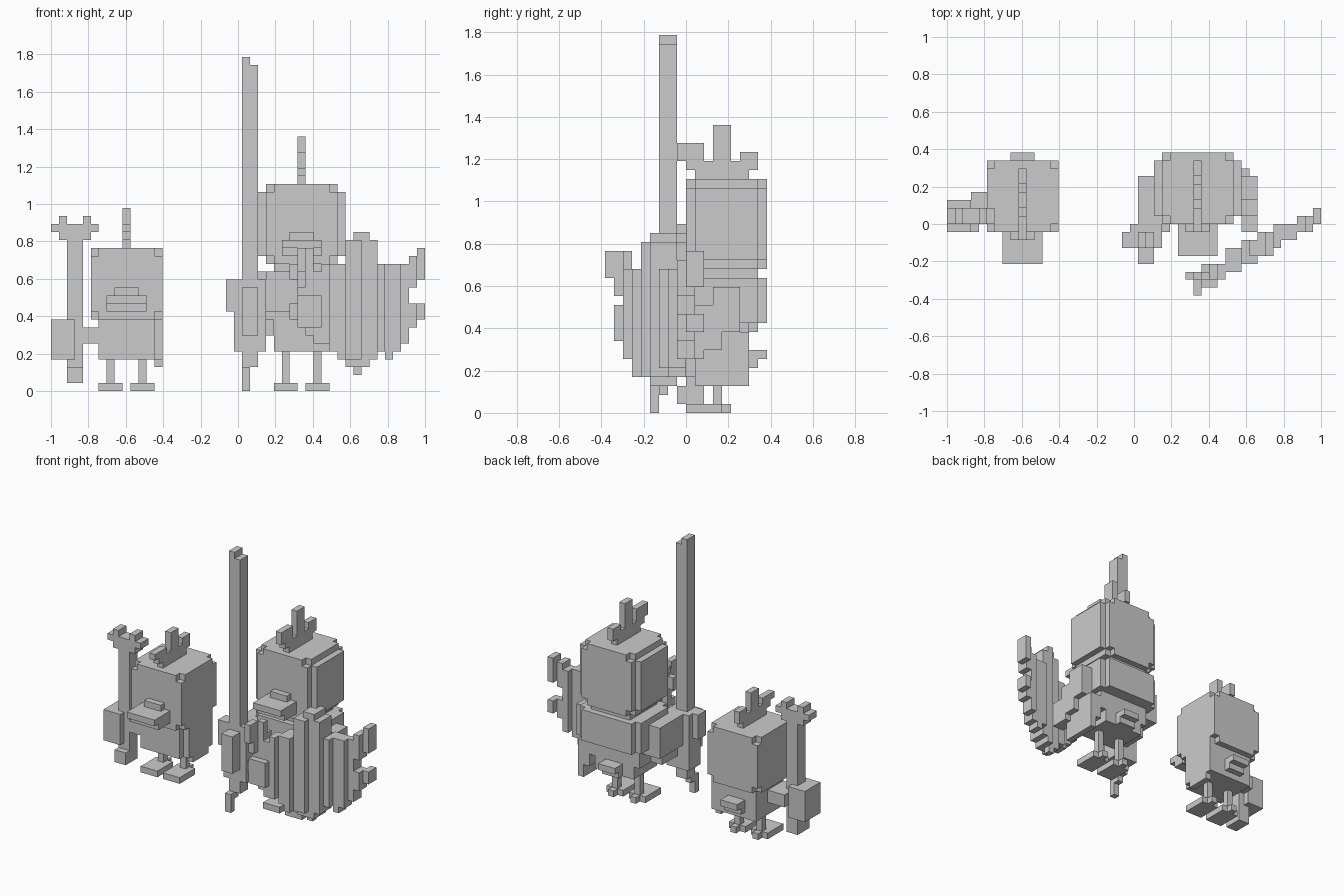
import bpy, bmesh, math
from mathutils import Vector

cube = bpy.data.objects.get("Cube")
if cube:
    bpy.data.objects.remove(cube, do_unlink=True)

U = 2 / 47                      # edge of one block
ORIGIN = Vector((23.5, 9, 0))   # block coordinates of the model's centre

mat = bpy.data.materials.new("plain grey")
mat.use_nodes = True
GREY = (0.6, 0.6, 0.6, 1)
mat.diffuse_color = GREY
mat.node_tree.nodes["Principled BSDF"].inputs["Base Color"].default_value = GREY


def box(x0, x1, y0, y1, z0, z1):
    """Set of unit cells that fill a box."""
    return {(x, y, z) for x in range(x0, x1) for y in range(y0, y1) for z in range(z0, z1)}


def nibbled(x0, x1, y0, y1, z0, z1):
    """Box with its eight corner cells removed."""
    corners = {(x, y, z) for x in (x0, x1 - 1) for y in (y0, y1 - 1) for z in (z0, z1 - 1)}
    return box(x0, x1, y0, y1, z0, z1) - corners


def build(name, *groups):
    """Turn cells into a closed, flat-faced surface without inner faces."""
    cells = set().union(*groups)
    bm = bmesh.new()
    verts = {}

    def vert(p):
        key = tuple(round(c) for c in p)
        if key not in verts:
            verts[key] = bm.verts.new((Vector(key) - ORIGIN) * U)
        return verts[key]

    for cell in cells:
        for axis in range(3):
            for side in (0, 1):
                near = list(cell)
                near[axis] += 1 if side else -1
                if tuple(near) in cells:
                    continue
                a, b = Vector(), Vector()
                a[(axis + 1) % 3] = 1
                b[(axis + 2) % 3] = 1
                p = Vector(cell)
                p[axis] += side
                loop = [p, p + a, p + a + b, p + b]
                if not side:
                    loop.reverse()
                bm.faces.new([vert(q) for q in loop])
    bmesh.ops.dissolve_limit(bm, angle_limit=math.radians(1), verts=bm.verts[:], edges=bm.edges[:])
    mesh = bpy.data.meshes.new(name)
    bm.to_mesh(mesh)
    bm.free()
    mesh.materials.append(mat)
    obj = bpy.data.objects.new(name, mesh)
    bpy.context.collection.objects.link(obj)


def comb(name, x, y, z, front, middle):
    """Three-pronged comb on a stepped base."""
    build(name,
          box(x, x + 1, y + 2, y + 8, z, z + 1),
          box(x, x + 1, y + 1, y + 9, z + 1, z + 2),
          box(x, x + 1, y, y + 3, z + 2, z + front),
          box(x, x + 1, y + 4, y + 6, z + 2, z + middle),
          box(x, x + 1, y + 7, y + 9, z + 2, z + 3))


def beak(name, x, y, z):
    """Wide lower bill with a small ridge; y is the face it grows from."""
    build(name,
          box(x, x + 5, y - 3, y, z, z + 1),
          box(x, x + 5, y - 4, y, z + 1, z + 2),
          box(x + 1, x + 4, y - 1, y, z + 2, z + 3))


def legs(prefix, xs, y, top):
    """Thin legs on flat feet with a back toe."""
    for side, x in zip(("right", "left"), xs):
        build(prefix + side + "_leg",
              box(x, x + 1, y, y + 1, 1, top),
              box(x - 1, x + 2, y - 3, y + 1, 0, 1),
              box(x, x + 1, y + 1, y + 2, 0, 1))


def tail(name, x, y, z):
    build(name, box(x, x + 3, y, y + 2, z + 1, z + 2), box(x, x + 3, y, y + 1, z, z + 1))


# Small bird
build("small_head", nibbled(5, 14, 8, 17, 9, 18))
build("small_body", box(6, 13, 9, 16, 4, 9))
build("small_left_wing", box(13, 14, 10, 16, 4, 9), box(13, 14, 11, 15, 3, 4))
comb("small_comb", 9, 7, 18, 3, 5)
beak("small_beak", 7, 8, 10)
legs("small_", (7, 11), 12, 4)
tail("small_tail", 8, 16, 5)

# Small bird's arm, hand and forked staff
build("small_right_arm", box(3, 6, 9, 13, 6, 8), box(0, 3, 8, 12, 4, 9))
build("forked_staff",
      box(2, 4, 9, 11, 1, 19), box(1, 5, 9, 11, 19, 20), box(0, 6, 9, 11, 20, 21),
      box(1, 2, 9, 11, 21, 22), box(4, 5, 9, 11, 21, 22),
      box(2, 4, 8, 9, 1, 3))

# Large bird
build("large_head", nibbled(27, 36, 9, 18, 16, 26), box(26, 37, 10, 17, 17, 25))
build("large_neck", box(28, 35, 10, 17, 15, 16))
build("large_body", box(27, 36, 9, 18, 10, 15), box(26, 37, 10, 17, 10, 15),
      box(28, 35, 10, 16, 5, 10), box(27, 36, 10, 16, 7, 10))
comb("large_comb", 31, 8, 26, 4, 6)
beak("large_beak", 29, 9, 17)
legs("large_", (29, 33), 12, 5)
tail("large_tail", 30, 16, 5)

# Left wing reaches down and forward in steps to the shield
build("large_left_wing", box(37, 39, 12, 15, 9, 14), box(37, 39, 10, 13, 7, 12),
      box(37, 39, 8, 11, 6, 10), box(36, 38, 10, 16, 5, 9), box(37, 38, 10, 16, 3, 5))
build("large_right_arm", box(24, 27, 8, 15, 9, 14), box(25, 28, 8, 13, 7, 9))

# Tall sword with its hilt and stepped tip
build("sword_blade", box(24, 25, 6, 8, 14, 42), box(25, 26, 6, 8, 14, 41))
build("sword_hilt",
      box(23, 27, 6, 9, 5, 14), box(24, 26, 4, 6, 7, 13), box(22, 24, 6, 8, 10, 14),
      box(24, 26, 6, 8, 3, 5), box(24, 25, 6, 7, 2, 3), box(24, 25, 5, 6, 0, 3))

# Spiked shield, a slanted row of upright slats: bottom and top of each
SLATS = [(7, 16), (6, 15), (6, 16), (5, 16), (4, 16), (3, 19), (2, 20), (3, 20),
         (4, 19), (5, 16), (4, 16), (5, 16), (6, 15)]
cells = set()
for i, (low, high) in enumerate(SLATS):
    x = 32 + i
    y = max(2, int(1 + (x - 31) * 0.55))
    depth = 3 if 2 < i < 10 else 2
    cells |= box(x, x + 1, y, y + depth, low, high)
# The middle slats lean back at the tips
cells = {c for c in cells if not (c[1] < 5 and (c[2] < 4 or c[2] > 18) or c[1] < 6 and c[2] < 3)}
spikes = [
    box(45, 46, 8, 10, 13, 17), box(45, 46, 8, 10, 8, 11),
    box(46, 47, 9, 11, 14, 18), box(46, 47, 9, 11, 9, 11),
    box(44, 45, 8, 10, 6, 16),
    box(31, 32, 0, 2, 15, 18), box(31, 32, 1, 2, 13, 15), box(31, 34, 1, 2, 8, 12),
    box(31, 32, 2, 3, 8, 17), box(30, 31, 2, 3, 14, 16), box(30, 31, 2, 3, 9, 11),
    box(32, 33, 2, 3, 14, 18)]
build("spiked_shield", cells, *spikes)
